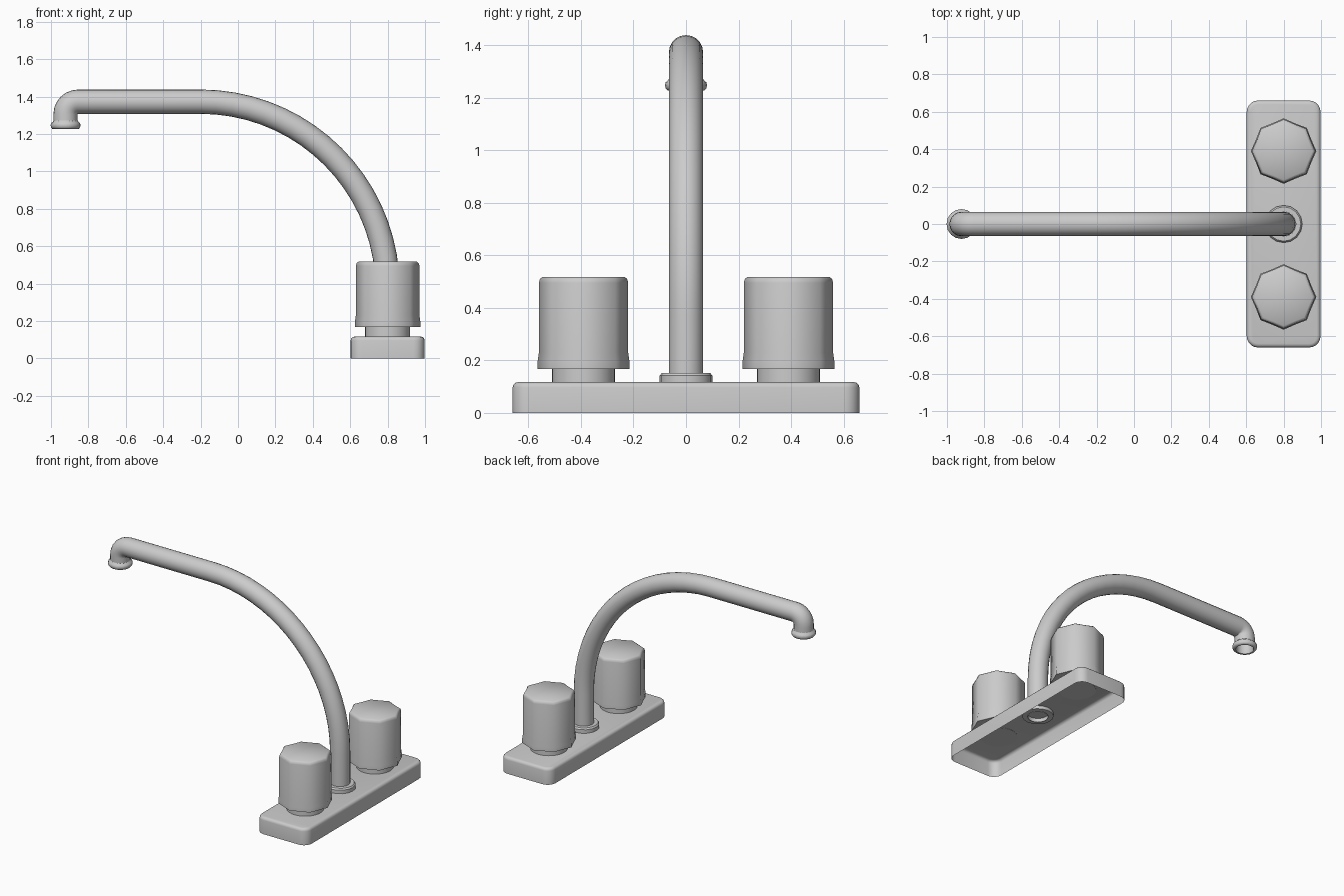
import bpy, bmesh
from math import sin, cos, pi, radians

if "Cube" in bpy.data.objects:
    bpy.data.objects.remove(bpy.data.objects["Cube"])


def finish(name, bm, angle=35):
    bmesh.ops.recalc_face_normals(bm, faces=bm.faces[:])
    mesh = bpy.data.meshes.new(name)
    bm.to_mesh(mesh)
    bm.free()
    obj = bpy.data.objects.new(name, mesh)
    bpy.context.collection.objects.link(obj)
    bpy.ops.object.select_all(action='DESELECT')
    obj.select_set(True)
    bpy.context.view_layer.objects.active = obj
    bpy.ops.object.shade_smooth_by_angle(angle=radians(angle))
    return obj


def skin(name, rings, cap_start=False, cap_end=False, angle=35):
    """Join a sequence of closed point rings into a surface."""
    bm = bmesh.new()
    loops = [[bm.verts.new(p) for p in ring] for ring in rings]
    n = len(loops[0])
    for a, b in zip(loops, loops[1:]):
        for i in range(n):
            j = (i + 1) % n
            bm.faces.new((a[i], a[j], b[j], b[i]))
    if cap_start:
        bm.faces.new(loops[0])
    if cap_end:
        bm.faces.new(loops[-1])
    return finish(name, bm, angle)


def lathe(name, x, y, profile, sides=16, dip=1.0, **kw):
    """Stack rings of (radius, z); dip pulls in every other point."""
    rings = []
    for r, z in profile:
        ring = []
        for i in range(sides):
            a = 2 * pi * i / sides
            k = r * (dip if i % 2 else 1)
            ring.append((x + k * cos(a), y + k * sin(a), z))
        rings.append(ring)
    return skin(name, rings, **kw)


# Base plate: rounded shell, open underneath
bm = bmesh.new()
bmesh.ops.create_cube(bm, size=1)
for v in bm.verts:
    v.co = (0.8 + v.co.x * 0.395, v.co.y * 1.32, (v.co.z + 0.5) * 0.117)
upright = [e for e in bm.edges if abs(e.verts[0].co.z - e.verts[1].co.z) > 0.05]
bmesh.ops.bevel(bm, geom=upright, offset=0.06, segments=5, profile=0.5, affect='EDGES')
rim = [e for e in bm.edges if all(v.co.z > 0.11 for v in e.verts)]
bmesh.ops.bevel(bm, geom=rim, offset=0.02, segments=3, profile=0.5, affect='EDGES')
bottom = [f for f in bm.faces if all(v.co.z < 0.001 for v in f.verts)]
bmesh.ops.delete(bm, geom=bottom, context='FACES')
finish("base_plate", bm)

# Spout: path stations (x, z, direction angle), up the arc, along, then down the elbow
R = 0.065
path = [(0.8, 0.09, pi / 2)]
for i in range(19):
    t = pi / 2 * i / 18
    path.append((-0.2 + cos(t), 0.373 + sin(t), t + pi / 2))
for i in range(7):
    t = pi / 2 * (1 + i / 6)
    path.append((-0.855 + 0.067 * cos(t), 1.306 + 0.067 * sin(t), t + pi / 2))
path.append((-0.922, 1.25, 1.5 * pi))
rings = []
for x, z, d in path:
    nx, nz = sin(d), -cos(d)
    rings.append([(x + R * cos(a) * nx, R * sin(a), z + R * cos(a) * nz)
                  for a in (2 * pi * k / 20 for k in range(20))])
skin("spout", rings, angle=50)

# Nozzle lip at the spout end, hollow inside
lathe("nozzle_lip", -0.922, 0,
      [(0.064, 1.275), (0.068, 1.266), (0.077, 1.259), (0.08, 1.248), (0.078, 1.236),
       (0.071, 1.228), (0.058, 1.228), (0.054, 1.24), (0.054, 1.3)], angle=50)

# Collar around the spout foot, passing through the plate
lathe("spout_collar", 0.8, 0,
      [(0.066, 0.095), (0.1, 0.095), (0.1, 0.142), (0.092, 0.152), (0.066, 0.152)])

# Tap stems and fluted eight-sided knobs
for side, y in (("front", -0.39), ("back", 0.39)):
    lathe("stem_" + side, 0.8, y, [(0.12, 0.116), (0.12, 0.175)], sides=32,
          cap_start=True, cap_end=True)
    lathe("knob_" + side, 0.8, y,
          [(0.175, 0.167), (0.175, 0.195), (0.17, 0.23), (0.17, 0.495),
           (0.166, 0.51), (0.155, 0.518)],
          dip=0.915, cap_start=True, cap_end=True, angle=48)
